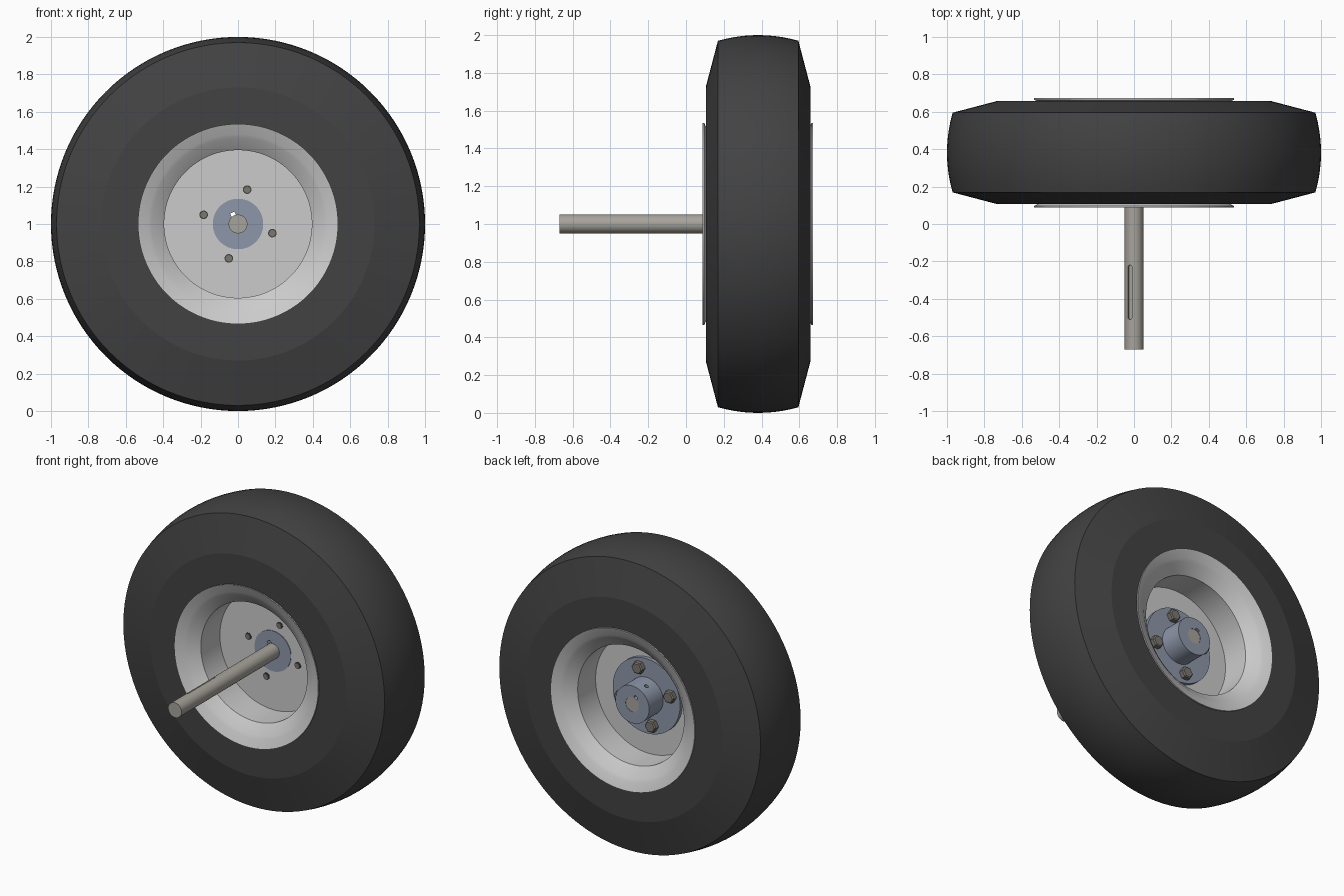
import bpy, bmesh, math
from mathutils import Matrix

if "Cube" in bpy.data.objects:
    bpy.data.objects.remove(bpy.data.objects["Cube"])

CZ = 1.0                      # axle height
KEY = math.radians(117)       # keyway direction around the axle


def material(name, rgb):
    m = bpy.data.materials.new(name)
    m.diffuse_color = (*rgb, 1)
    m.use_nodes = True
    m.node_tree.nodes["Principled BSDF"].inputs["Base Color"].default_value = m.diffuse_color
    return m


RUBBER = material("rubber", (0.055, 0.055, 0.055))
RIM = material("rim_metal", (0.52, 0.52, 0.52))
HUB = material("hub_metal", (0.27, 0.31, 0.40))
STEEL = material("shaft_steel", (0.39, 0.37, 0.33))
BOLT = material("bolt_steel", (0.2, 0.185, 0.16))


def finish(bm, name, mat=None):
    bmesh.ops.recalc_face_normals(bm, faces=bm.faces)
    me = bpy.data.meshes.new(name)
    bm.to_mesh(me)
    bm.free()
    ob = bpy.data.objects.new(name, me)
    bpy.context.collection.objects.link(ob)
    if mat:
        me.materials.append(mat)
    return ob


def lathe(name, profile, mat=None, seg=96, closed=True, x=0, z=CZ):
    """Revolve (radius, y) points around an axis parallel to y."""
    bm = bmesh.new()
    rings = []
    for i in range(seg):
        a = 2 * math.pi * i / seg
        rings.append([bm.verts.new((x + r * math.cos(a), y, z + r * math.sin(a)))
                      for r, y in profile])
    n = len(profile)
    for i in range(seg):
        p, q = rings[i], rings[(i + 1) % seg]
        for j in range(n if closed else n - 1):
            k = (j + 1) % n
            bm.faces.new((p[j], p[k], q[k], q[j]))
    bmesh.ops.remove_doubles(bm, verts=bm.verts, dist=1e-5)
    return finish(bm, name, mat)


def rod(name, r, y0, y1, mat=None, **kw):
    return lathe(name, [(0, y0), (r, y0), (r, y1), (0, y1)], mat, closed=False, **kw)


def activate(ob):
    bpy.ops.object.select_all(action='DESELECT')
    ob.select_set(True)
    bpy.context.view_layer.objects.active = ob


def smooth(ob, deg=12):
    activate(ob)
    bpy.ops.object.shade_smooth_by_angle(angle=math.radians(deg))


def cut(ob, cutter):
    cutter.hide_render = True
    mod = ob.modifiers.new("cut", 'BOOLEAN')
    mod.operation, mod.solver, mod.object = 'DIFFERENCE', 'EXACT', cutter
    activate(ob)
    bpy.ops.object.modifier_apply(modifier="cut")
    bpy.data.objects.remove(cutter)


def turned(ob):
    """Swing a part built straight above the axle round to the keyway direction."""
    ob.data.transform(Matrix.Translation((0, 0, CZ))
                      @ Matrix.Rotation(math.pi / 2 - KEY, 4, 'Y'))
    return ob


# Tyre: flat bead, sloped sidewall, arched tread
MID, HALF = 0.382, 0.213
tread = [(1.0 - 0.03 * t * t, MID + HALF * t) for t in [i / 5 - 1 for i in range(11)]]
tyre = lathe("tyre", [(0.5, 0.106), (0.73, 0.106)] + tread + [(0.73, 0.658), (0.5, 0.658)],
             RUBBER, seg=128)
smooth(tyre)

# Rim: flared lips, sloped seats, drop centre and web disc
rim = lathe("rim", [(0.535, 0.087), (0.48, 0.11), (0.46, 0.12), (0.395, 0.17), (0.395, 0.372),
                    (0.134, 0.372), (0.134, 0.395), (0.395, 0.395), (0.395, 0.585),
                    (0.46, 0.64), (0.48, 0.652), (0.535, 0.673), (0.535, 0.664),
                    (0.485, 0.645), (0.42, 0.56), (0.42, 0.2), (0.485, 0.12),
                    (0.535, 0.096)], RIM, seg=128)
smooth(rim)

# Hub: pilot, bolt plate and sleeve, with a keyway and a set screw hole
hub = lathe("hub", [(0.049, 0.368), (0.135, 0.368), (0.135, 0.395), (0.25, 0.395), (0.25, 0.42),
                    (0.125, 0.42), (0.125, 0.57), (0.049, 0.57)], HUB)
bm = bmesh.new()
bmesh.ops.create_cube(bm, size=1, matrix=Matrix.Translation((0, 0.47, 0.045))
                      @ Matrix.Diagonal((0.025, 0.5, 0.046, 1)))
cut(hub, turned(finish(bm, "hub_keyway_cutter")))
bm = bmesh.new()
bmesh.ops.create_cone(bm, cap_ends=True, segments=20, radius1=0.013, radius2=0.013,
                      depth=0.1, matrix=Matrix.Translation((0, 0.5, 0.1)))
cut(hub, turned(finish(bm, "set_screw_cutter")))
smooth(hub)

# Shaft with a round-ended keyway
shaft = rod("shaft", 0.05, -0.67, 0.568, STEEL, seg=64)
bm = bmesh.new()
W = 0.0125
outline = [(W * math.cos(math.pi * i / 8), -0.232 + W * math.sin(math.pi * i / 8)) for i in range(9)]
outline += [(-x, -0.73 - y) for x, y in outline]
face = bm.faces.new([bm.verts.new((x, y, 0.036)) for x, y in outline])
top = bmesh.ops.extrude_face_region(bm, geom=[face])["geom"]
bmesh.ops.translate(bm, vec=(0, 0, 0.05),
                    verts=[v for v in top if isinstance(v, bmesh.types.BMVert)])
cut(shaft, turned(finish(bm, "shaft_keyway_cutter")))
smooth(shaft)

# Four bolts: hex head with a domed chamfer behind, shank end showing in front
for i in range(4):
    a = math.radians(75 + 90 * i)
    x, z = 0.19 * math.cos(a), CZ + 0.19 * math.sin(a)
    lathe(f"bolt_head_{i + 1}", [(0, 0.42), (0.042, 0.42), (0.042, 0.448), (0.034, 0.455), (0, 0.455)],
          BOLT, seg=6, closed=False, x=x, z=z)
    smooth(rod(f"bolt_shank_{i + 1}", 0.017, 0.364, 0.43, BOLT, seg=32, x=x, z=z))
    smooth(lathe(f"bolt_hole_edge_{i + 1}", [(0.017, 0.37), (0.023, 0.37), (0.023, 0.38), (0.017, 0.38)],
                 RUBBER, seg=32, x=x, z=z))
